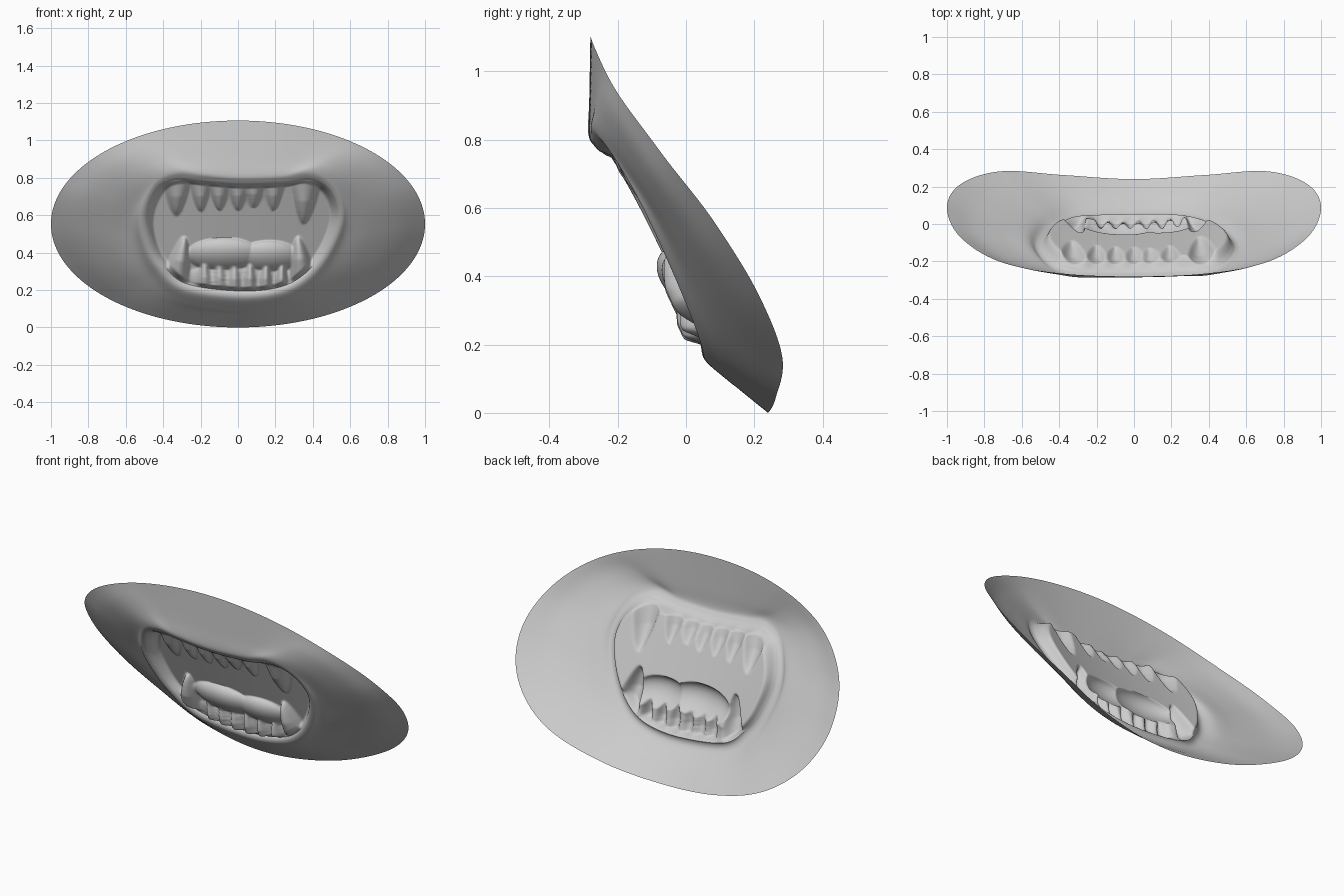
import bpy, bmesh, math
from mathutils import Vector

if "Cube" in bpy.data.objects:
    bpy.data.objects.remove(bpy.data.objects["Cube"])

N = 320                     # points around
CX, CZ = 0.02, 0.50         # middle of the mouth


def catmull(a, b, c, d, t):
    return 0.5 * (2 * b + (c - a) * t + (2 * a - 5 * b + 4 * c - d) * t * t
                  + (3 * b - a - 3 * c + d) * t ** 3)


def smooth(t):
    t = max(0.0, min(1.0, t))
    return t * t * (3 - 2 * t)


def blur(values, r):
    n = len(values)
    return [sum((values[(i + k) % n] for k in range(-r, r + 1)), values[0] * 0) / (2 * r + 1)
            for i in range(n)]


# Inner lip edge (x, z), counter-clockwise from the right corner
LIP = [Vector(p) for p in [
    (.53, .60), (.49, .73), (.39, .787), (.24, .768), (0, .762), (-.2, .778),
    (-.33, .788), (-.43, .74), (-.485, .60), (-.46, .45), (-.40, .34),
    (-.28, .235), (0, .195), (.22, .215), (.36, .29), (.47, .43)]]

# Depth of the outer rim every 22.5 degrees, from the bottom to the top
RIM = [.24, .262, .282, .215, .087, -.075, -.205, -.265, -.28]


def rim_y(t):
    f = abs((math.degrees(t) + 90 + 180) % 360 - 180) / 22.5
    k = min(int(f), 7)
    return catmull(RIM[abs(k - 1)], RIM[k], RIM[k + 1],
                   RIM[k + 2] if k < 7 else RIM[7], f - k)


def lip_y(x, z):
    return -.268 + .525 * (.78 - z) + .16 * x * x


def cavity_y(x, z):
    return -.182 + .45 * (.76 - z) + .2 * x * x


# Teeth: base x, base z, tip x, tip z, half width, height
TEETH = [(-.325, .82, -.33, .60, .08, .05), (.365, .82, .35, .555, .085, .055),
         (-.34, .20, -.285, .485, .08, .08), (.35, .22, .32, .485, .078, .08)]
TEETH += [(x, .80, x, z, .062, .04) for x, z in
          [(-.2, .62), (-.1, .625), (0, .625), (.085, .64), (.19, .625)]]
TEETH += [(x * .97, .14, x, z, .052, .075) for x, z in
          [(-.18, .37), (-.1, .365), (-.02, .355), (.065, .36), (.15, .36), (.235, .355)]]

# Tongue lobes and lower gum: x, z, radius x, radius z, height
MOUNDS = [(-.075, .39, .20, .09, .062), (.165, .38, .16, .085, .056), (0, .21, .38, .13, .035)]


def relief(x, z):
    best = 0.0
    for bx, bz, tx, tz, w, h in TEETH:
        dx, dz = tx - bx, tz - bz
        l = math.hypot(dx, dz)
        u = ((x - bx) * dx + (z - bz) * dz) / l ** 2
        if u >= 1:
            continue
        v = ((x - bx) * dz - (z - bz) * dx) / l / (w * (1 - max(u, 0)) ** .55)
        if abs(v) < 1:
            best = max(best, h * (1 - v * v) ** .75 * math.sqrt(min(1, (1 - u) * 2.2)))
    for mx, mz, rx, rz, h in MOUNDS:
        r = ((x - mx) / rx) ** 2 + ((z - mz) / rz) ** 2
        if r < 1:
            best = max(best, h * (1 - r) ** .7)
    return best


def loft(name, rings, centre=None, soften=0):
    bm = bmesh.new()
    rows = [[bm.verts.new(p) for p in ring] for ring in rings]
    for a, b in zip(rows, rows[1:]):
        for i in range(N):
            j = (i + 1) % N
            bm.faces.new((a[i], b[i], b[j], a[j]))
    if centre:
        c = bm.verts.new(centre)
        for i in range(N):
            bm.faces.new((rows[-1][i], c, rows[-1][(i + 1) % N]))
    inner = [v for row in rows[1:-1] for v in row]
    for _ in range(soften):
        bmesh.ops.smooth_vert(bm, verts=inner, factor=.5,
                              use_axis_x=False, use_axis_y=True, use_axis_z=False)
    bmesh.ops.recalc_face_normals(bm, faces=bm.faces)
    if sum(f.normal.y * f.calc_area() for f in bm.faces) > 0:
        bmesh.ops.reverse_faces(bm, faces=bm.faces)
    me = bpy.data.meshes.new(name)
    bm.to_mesh(me)
    bm.free()
    me.polygons.foreach_set("use_smooth", [True] * len(me.polygons))
    ob = bpy.data.objects.new(name, me)
    bpy.context.collection.objects.link(ob)
    return ob


# Sample the lip edge as a closed smooth curve
edge = []
for i in range(N):
    f = i * len(LIP) / N
    k, n = int(f), len(LIP)
    edge.append(catmull(LIP[k - 1], LIP[k], LIP[(k + 1) % n], LIP[(k + 2) % n], f - k))
outs = []
for i in range(N):
    tan = (edge[(i + 1) % N] - edge[i - 1]).normalized()
    outs.append(Vector((tan.y, -tan.x)))
outs = [o.normalized() for o in blur(outs, 6)]
dirs = [Vector((m.x, (m.y - .53) / .553)).normalized() for m in edge]
dirs = blur(blur(dirs, 12), 12)

# Skin from outer rim, over the rolled lip, to the lip edge
SUB = 7
columns = []
for m, out, d in zip(edge, outs, dirs):
    t = math.atan2(d.y, d.x)
    rim = Vector((math.cos(t), rim_y(t), .553 + .553 * math.sin(t)))
    low = smooth((.80 - m.y) / .3) * (1 - .4 * smooth(m.x / .4))
    w = .05 + .045 * low
    crest, outer = m + out * w * .42, m + out * w
    e = Vector((m.x, lip_y(*m) + .014, m.y))
    c = Vector((crest.x, lip_y(*crest) - .006 * low, crest.y))
    o = Vector((outer.x, lip_y(*outer) + .028 * low, outer.y))
    bulge = Vector((0, -.028 * d.x ** 4, 0))
    keys = [rim, rim.lerp(o, .33) + bulge, rim.lerp(o, .7) + bulge * .7, o, c, e]
    keys = [2 * keys[0] - keys[1]] + keys + [e + Vector((0, .04, 0))]
    col = []
    for k in range(1, len(keys) - 2):
        for s in range(SUB):
            col.append(catmull(*keys[k - 1:k + 3], s / SUB))
    columns.append(col + [e])
loft("skin_and_lips", list(zip(*columns)), soften=3)

# Shallow mouth cavity with teeth, gum and tongue in relief
rings = []
STEPS = 90
for r in range(STEPS):
    s = 1 - r / STEPS
    ring = []
    for m in edge:
        x, z = CX + (m.x - CX) * s, CZ + (m.y - CZ) * s
        k = smooth((s - .93) / .07)
        y = (cavity_y(x, z) - relief(x, z)) * (1 - k) + (lip_y(*m) + .014) * k
        ring.append(Vector((x, y, z)))
    rings.append(ring)
loft("mouth_cavity_teeth_and_tongue", rings, (CX, cavity_y(CX, CZ), CZ), soften=4)
